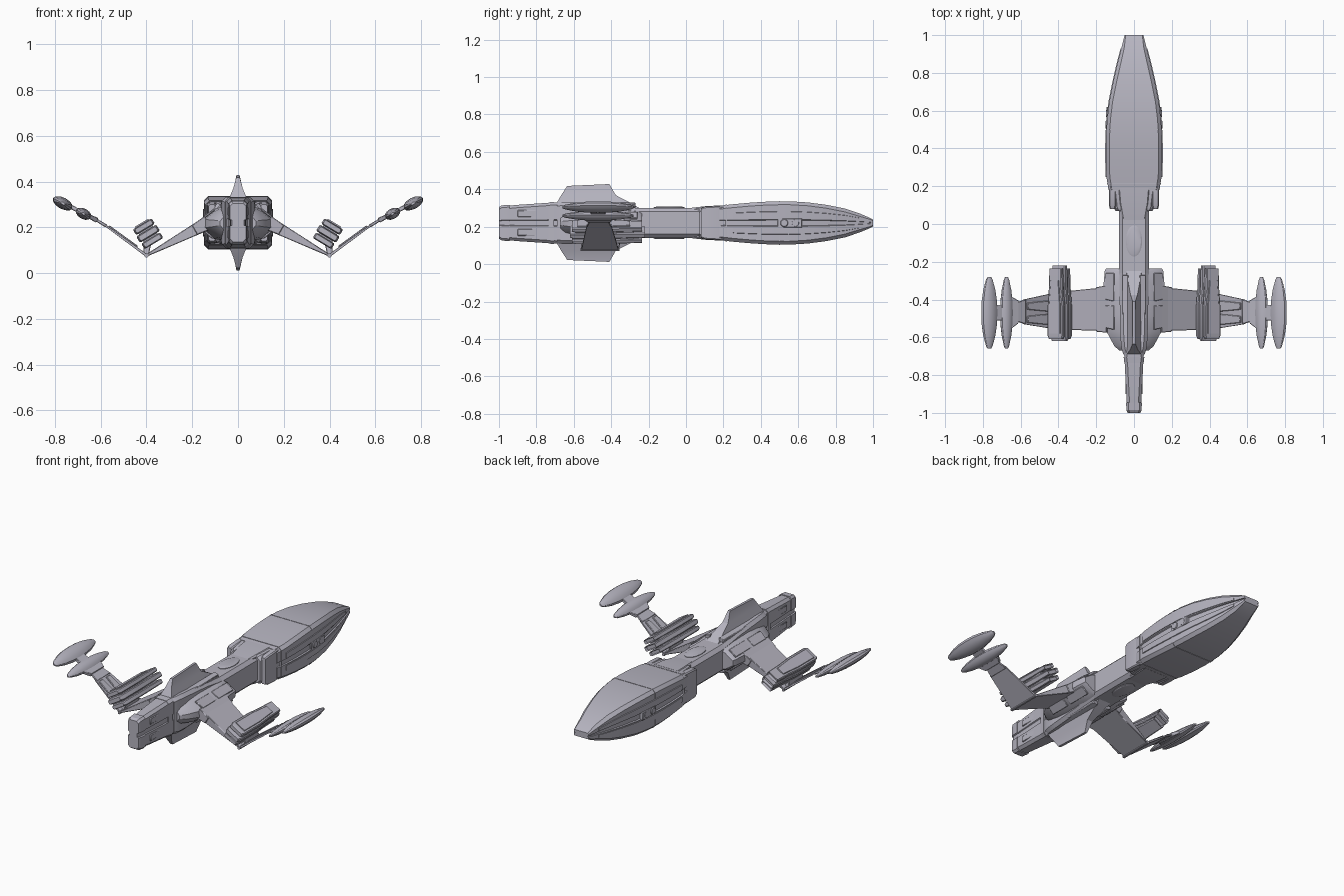
import bpy, bmesh, math
from mathutils import Vector

cube = bpy.data.objects.get("Cube")
if cube:
    bpy.data.objects.remove(cube)

hull_grey = bpy.data.materials.new("hull grey")
colour = (0.47, 0.46, 0.53, 1)
hull_grey.use_nodes = True
hull_grey.diffuse_color = colour
hull_grey.node_tree.nodes["Principled BSDF"].inputs["Base Color"].default_value = colour
MID = 0.22
parts = []


def make(name, verts, faces, mirror="", bevel=0):
    """Mesh object, mirrored across the centre line (X) and/or hull mid height (Z)."""
    mesh = bpy.data.meshes.new(name)
    mesh.from_pydata([(x, y, z - MID) for x, y, z in verts], [], faces)
    mesh.materials.append(hull_grey)
    obj = bpy.data.objects.new(name, mesh)
    obj.location.z = MID
    bpy.context.scene.collection.objects.link(obj)
    bm = bmesh.new()
    bm.from_mesh(mesh)
    bmesh.ops.recalc_face_normals(bm, faces=bm.faces)
    bm.to_mesh(mesh)
    bm.free()
    if bevel:
        mod = obj.modifiers.new("bevel", "BEVEL")
        mod.width, mod.segments = bevel, 1
    if mirror:
        mod = obj.modifiers.new("mirror", "MIRROR")
        mod.use_axis = ("X" in mirror, False, "Z" in mirror)
        mod.use_mirror_merge = False
    parts.append(obj)


def loft(name, rings, **kw):
    """Skin a row of equal-length rings and cap both ends."""
    n = len(rings[0])
    verts = [p for r in rings for p in r]
    faces = [(i * n + j, i * n + (j + 1) % n, (i + 1) * n + (j + 1) % n, (i + 1) * n + j)
             for i in range(len(rings) - 1) for j in range(n)]
    faces += [tuple(range(n)), tuple(range(len(verts) - n, len(verts)))]
    make(name, verts, faces, **kw)


def ring(y, w, h, c, centre=(0, MID), angle=0, groove=0):
    """Chamfered box section facing y, optionally with a channel in each side."""
    side = [(w - c, -h), (w, c - h)]
    if groove:
        g = h * 0.16
        side += [(w, -g), (w - groove, -g * 0.8), (w - groove, g * 0.8), (w, g)]
    side += [(w, h - c), (w - c, h)]
    pts = side + [(-x, -z) for x, z in side]
    ca, sa = math.cos(angle), math.sin(angle)
    return [(centre[0] + x * ca - z * sa, y, centre[1] + x * sa + z * ca) for x, z in pts]


def spar(name, a, b, ya, yb, ta, tb, bevel=0.003, mirror="X"):
    """Flat panel from a to b in the xz plane, with a y span and half thickness at each end."""
    d = Vector((b[0] - a[0], b[1] - a[1])).normalized()
    n = Vector((-d.y, d.x))
    rings = [[(p[0] + s * t * n.x, y, p[1] + s * t * n.y)
              for s, y in ((-1, ys[0]), (-1, ys[1]), (1, ys[1]), (1, ys[0]))]
             for p, ys, t in ((a, ya, ta), (b, yb, tb))]
    loft(name, rings, mirror=mirror, bevel=bevel)


def disc(name, radii, centre, axis, depth, mirror):
    """Shallow domed ellipse on a surface, facing z or x."""
    rings = []
    for scale, lift in ((1, -0.01), (1, depth * 0.6), (0.85, depth)):
        r = []
        for k in range(24):
            t = math.tau * k / 24
            u, v = radii[0] * scale * math.cos(t), radii[1] * scale * math.sin(t)
            off = (u, v, lift) if axis == "z" else (lift, v, u)
            r.append(tuple(c + o for c, o in zip(centre, off)))
        rings.append(r)
    loft(name, rings, mirror=mirror)


# Rear command pod: long tapered shell with side channels
pod = [(0.18, .135, .092), (0.25, .146, .100), (0.35, .149, .109), (0.45, .148, .115),
       (0.55, .143, .116), (0.65, .131, .110), (0.75, .111, .097), (0.85, .088, .077),
       (0.93, .067, .050), (0.98, .055, .029), (1.0, .050, .018)]
loft("pod_shell", [ring(y, w, h, min(.018, h * .3), groove=.007) for y, w, h in pod])
for y, w, h in ((.215, .140, .096), (.50, .146, .1155)):
    loft("pod_seam_rib", [ring(y + e, w + .002, h + .002, .019) for e in (-.003, .003)])

# Raised side panels above and below the channel, following the pod curve
rows = [r for r in pod if 0.2 < r[0] < 0.95]
loft("pod_side_panel", [[(w - .01, y, MID + h * .22), (w + .004, y, MID + h * .22),
                         (w + .004, y, MID + h * .52), (w - .01, y, MID + h * .58)]
                        for y, w, h in rows], mirror="XZ")
for x, y in ((.142, .525), (.137, .585)):
    disc("pod_port", (.021, .021), (x, y, MID), "x", .010, "X")
spar("port_frame", (.125, MID), (.146, MID), (.49, .62), (.49, .62), .027, .024)

# Pod collar with corner posts and stepped mouth
loft("pod_collar", [ring(y, w, h, .02) for y, w, h in
                    ((.07, .098, .078), (.085, .108, .085), (.17, .118, .089), (.20, .13, .09))])
loft("collar_post", [ring(y, w, h, .006, (.114, MID)) for y, w, h in
                     ((.08, .014, .079), (.10, .019, .087), (.17, .019, .091), (.21, .016, .092))],
     mirror="X")
loft("collar_ramp", [ring(.02, .062, .080, .008), ring(.11, .078, .0905, .008),
                     ring(.19, .085, .094, .008)])

# Neck with oval hatches above and below
loft("neck", [ring(-.34, .08, .080, .02), ring(.12, .08, .080, .02)])
disc("neck_hatch", (.043, .083), (0, -.09, .298), "z", .009, "Z")

# Main body and slim forward boom
loft("main_body", [ring(y, w, h, .018) for y, w, h in
                   ((-.69, .056, .108), (-.66, .066, .112), (-.60, .072, .111),
                    (-.40, .076, .098), (-.30, .078, .084), (-.25, .078, .079))])
loft("forward_boom", [ring(y, w, h, .015, groove=.006) for y, w, h in
                      ((-.95, .038, .092), (-.90, .041, .097), (-.72, .050, .109),
                       (-.66, .054, .112))])
loft("boom_nose", [ring(y, w, h, .012, groove=.008) for y, w, h in
                   ((-1.0, .034, .084), (-.985, .040, .094), (-.945, .042, .097))])
loft("nose_plate", [ring(-1.0, .022, .062, .008), ring(-.98, .024, .066, .008)])
loft("boom_collar", [ring(-.735, .051, .110, .016), ring(-.705, .055, .113, .016)])
spar("boom_slot_cover", (.02, MID + .05), (.046, MID + .05), (-.90, -.72), (-.90, -.72),
     .022, .018, mirror="XZ")

# Dorsal and ventral fins with a swept fairing
fin = [((-.70, .310), (-.25, .300), .045, .040), ((-.685, .338), (-.30, .330), .034, .032),
       ((-.665, .372), (-.375, .368), .020, .018), ((-.635, .418), (-.41, .428), .008, .007)]
loft("fin", [[(-ta, a[0], a[1]), (ta, a[0], a[1]), (tb, b[0], b[1]), (-tb, b[0], b[1])]
             for a, b, ta, tb in fin], mirror="Z")
spar("fin_cheek", (.03, .315), (.062, .312), (-.66, -.27), (-.64, -.27), .014, .008, mirror="XZ")

# Wing root shoulders with raised panels
shoulder = [(-.67, .078, .45), (-.645, .105, .7), (-.57, .145, .9), (-.48, .163, 1),
            (-.34, .163, 1), (-.25, .155, .9), (-.235, .148, .75)]
loft("wing_shoulder", [[(.045, y, MID - .082 * s), (.045 + (w - .045) * .5, y, MID - .070 * s),
                        (w, y, MID - .024 * s), (w, y, MID + .016 * s),
                        (.045 + (w - .045) * .5, y, MID + .060 * s), (.045, y, MID + .078 * s)]
                       for y, w, s in shoulder], mirror="X")
for ya, yb in ((-.56, -.43), (-.41, -.26)):
    spar("shoulder_panel", (.104, .277), (.150, .243), (ya, yb), (ya + .01, yb), .005, .005)
    spar("lower_shoulder_panel", (.108, .152), (.150, .187), (ya, yb), (ya + .01, yb), .005, .005)

# Folded wings: drooping inner panel, rising outer panel
hinge = (.40, .077)
spar("inner_wing", (.14, .215), hinge, (-.565, -.335), (-.56, -.36), .030, .005)
spar("wing_root_cuff", (.13, .222), (.19, .188), (-.575, -.325), (-.57, -.335), .032, .024)
spar("outer_wing", hinge, (.585, .212), (-.56, -.36), (-.53, -.40), .006, .004, bevel=.001)
loft("wing_hinge", [ring(y, .008, .008, .003, hinge) for y in (-.565, -.355)], mirror="X")
for ya, yb in ((-.535, -.475), (-.465, -.405)):
    spar("outer_wing_panel", (.44, .113), (.565, .205), (ya, yb), (ya + .012, yb - .012), .006, .005)

# Wing cannon housings: three stacked slabs on a short mount
tilt = math.radians(-31)
centre = Vector((.393, .172))
up = Vector((-math.sin(tilt), math.cos(tilt)))
for off, w, h, y0, y1 in ((-.036, .048, .014, -.61, -.25), (0, .051, .016, -.62, -.235),
                          (.036, .048, .014, -.61, -.25)):
    c = centre + up * off
    loft("cannon_slab", [ring(y, w * k, h * m, .005, c, tilt) for y, k, m in
                         ((y0, .86, .7), (y0 + .02, 1, 1), (-.44, 1, 1), (-.34, .84, 1),
                          (y1 + .015, .78, .9), (y1, .70, .6))], mirror="X")
loft("cannon_core", [ring(y, .036, .046, .004, centre, tilt) for y in (-.59, -.28)], mirror="X")
loft("cannon_cover", [ring(y, w, .006, .002, centre + up * .050, tilt) for y, w in
                      ((-.58, .034), (-.43, .034), (-.30, .024))], mirror="X")
spar("cannon_mount", (.402, .08), (.395, .14), (-.53, -.39), (-.52, -.40), .012, .018)

# Wingtip link and twin spindle pods
spar("tip_link", (.575, .205), (.625, .236), (-.53, -.40), (-.515, -.415), .007, .006)
spar("tip_bracket", (.615, .230), (.66, .253), (-.525, -.405), (-.56, -.38), .011, .009)
spar("spindle_link", (.65, .248), (.76, .305), (-.51, -.43), (-.51, -.43), .009, .009)


def spindle(name, c, w, h, angle):
    """Flattened pod with blunt ends, rolled about its long axis."""
    half = [(.19, .22), (.175, .42), (.12, .76), (.06, .96)]
    rings = []
    for y, k in [(-y, k) for y, k in half] + [(0, 1)] + half[::-1]:
        r = []
        for j in range(12):
            t = math.tau * j / 12
            u, v = w * k * math.cos(t), h * k * math.sin(t)
            r.append((c[0] + u * math.cos(angle) - v * math.sin(angle), y - .47,
                      c[1] + u * math.sin(angle) + v * math.cos(angle)))
        rings.append(r)
    loft(name, rings, mirror="X")


spindle("inner_spindle", (.675, .259), .037, .023, math.radians(28))
spindle("outer_spindle", (.766, .305), .048, .025, math.radians(28))

# Smooth shading on curved shells, crisp elsewhere
for obj in bpy.context.selected_objects:
    obj.select_set(False)
for obj in parts:
    obj.select_set(True)
bpy.context.view_layer.objects.active = parts[0]
bpy.ops.object.shade_smooth_by_angle(angle=math.radians(28))
